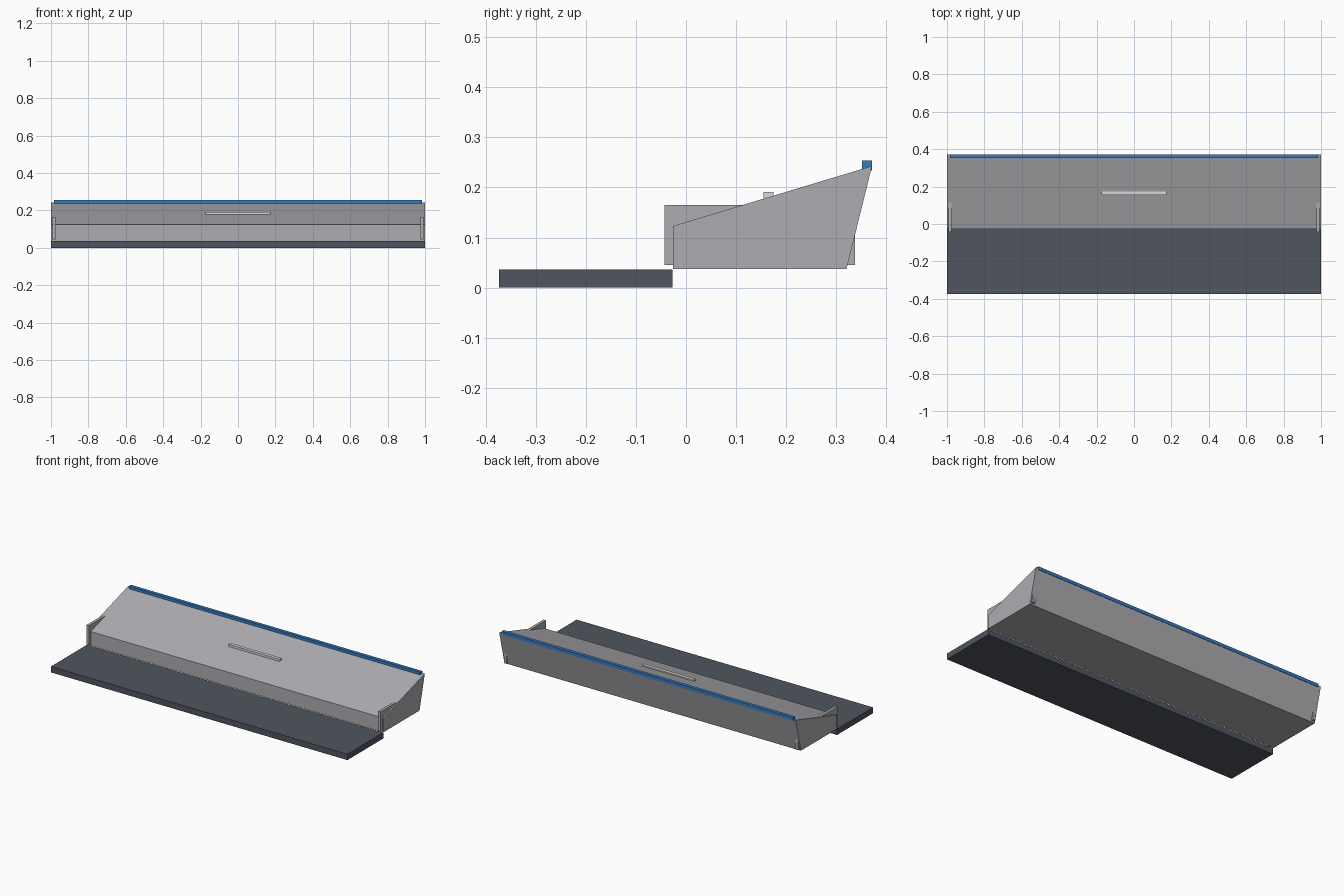
import bpy
import bmesh

cube = bpy.data.objects.get("Cube")
if cube:
    bpy.data.objects.remove(cube, do_unlink=True)


def material(name, rgb):
    mat = bpy.data.materials.new(name)
    mat.use_nodes = True
    mat.diffuse_color = (*rgb, 1)
    mat.node_tree.nodes["Principled BSDF"].inputs["Base Color"].default_value = (*rgb, 1)
    return mat


def prism(name, profile, x0, x1, mat):
    """Extrude a (y, z) outline along x."""
    bm = bmesh.new()
    face = bm.faces.new([bm.verts.new((x0, y, z)) for y, z in profile])
    new = bmesh.ops.extrude_face_region(bm, geom=[face])["geom"]
    moved = [v for v in new if isinstance(v, bmesh.types.BMVert)]
    bmesh.ops.translate(bm, verts=moved, vec=(x1 - x0, 0, 0))
    bmesh.ops.recalc_face_normals(bm, faces=bm.faces)
    mesh = bpy.data.meshes.new(name)
    bm.to_mesh(mesh)
    bm.free()
    mesh.materials.append(mat)
    obj = bpy.data.objects.new(name, mesh)
    bpy.context.collection.objects.link(obj)
    return obj


def box(name, x, y, z, mat):
    outline = [(y[0], z[0]), (y[1], z[0]), (y[1], z[1]), (y[0], z[1])]
    return prism(name, outline, x[0], x[1], mat)


body_grey = material("warm grey", (0.42, 0.415, 0.44))
slate = material("dark slate", (0.08, 0.09, 0.112))
blue = material("blue", (0.035, 0.2, 0.53))
silver = material("light silver", (0.68, 0.68, 0.68))

# Flat shelf in front
box("front_shelf", (-1, 1), (-0.374, -0.027), (0, 0.036), slate)

# Wedge body with sloped top and leaning back
prism("wedge_body",
      [(-0.026, 0.037), (0.321, 0.037), (0.372, 0.243), (-0.026, 0.123)],
      -1, 1, body_grey)

# Thin end plates set just inside both ends
for side, s in (("left", 1), ("right", -1)):
    box(side + "_end_plate", sorted((s * 0.975, s * 0.992)),
        (-0.043, 0.338), (0.045, 0.165), body_grey)

# Handle bar on the slope and strip along the rear edge
box("handle_bar", (-0.174, 0.174), (0.155, 0.175), (0.171, 0.191), silver)
box("rear_strip", (-0.983, 0.983), (0.352, 0.372), (0.234, 0.254), blue)
